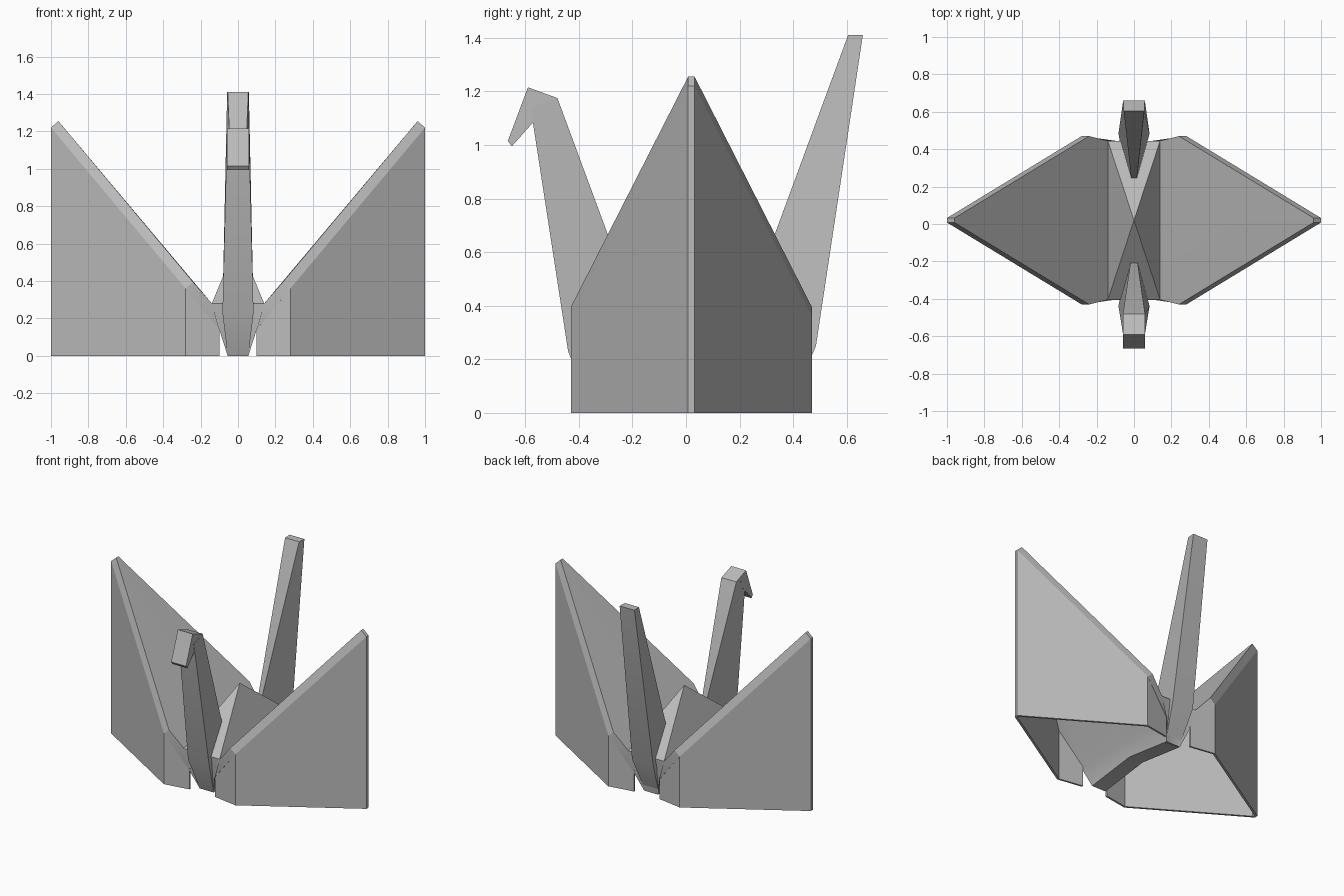
import bpy

if "Cube" in bpy.data.objects:
    bpy.data.objects.remove(bpy.data.objects["Cube"])

# One plain paper colour for the whole bird
paper = bpy.data.materials.new("grey_paper")
paper.diffuse_color = (0.5, 0.5, 0.5, 1)
paper.use_nodes = True
paper.node_tree.nodes["Principled BSDF"].inputs["Base Color"].default_value = paper.diffuse_color

CENTRE_Y = 0.02


def make(name, verts, faces, mirror=False, smooth=None):
    """Create a mesh object; optionally mirror a quarter in x and y."""
    mesh = bpy.data.meshes.new(name)
    mesh.from_pydata(verts, [], faces)
    mesh.materials.append(paper)
    obj = bpy.data.objects.new(name, mesh)
    bpy.context.collection.objects.link(obj)
    bpy.ops.object.select_all(action='DESELECT')
    obj.select_set(True)
    bpy.context.view_layer.objects.active = obj
    if mirror:
        obj.location.y = CENTRE_Y
        mod = obj.modifiers.new("mirror", 'MIRROR')
        mod.use_axis = (True, True, False)
        mod.merge_threshold = 0.0005
        bpy.ops.object.modifier_apply(modifier="mirror")
    bpy.ops.object.mode_set(mode='EDIT')
    bpy.ops.mesh.select_all(action='SELECT')
    bpy.ops.mesh.normals_make_consistent(inside=False)
    bpy.ops.object.mode_set(mode='OBJECT')
    if smooth:
        bpy.ops.object.shade_smooth_by_angle(angle=smooth)
    return obj


def under(x):
    """Height of the sloping underside of a wing."""
    return 1.22 + (x - 1) * 1.194


# Body and wing sheets: one quarter, then mirrored
P = {
    "tip0": (1, 0, 1.22), "tip": (1, .012, 1.22),
    "corner": (.28, .45, under(.28)), "inner": (.1, .425, .14),
    "inner0": (.1, 0, .145), "keel": (.055, .37, 0), "keel0": (.055, 0, .05),
    "top_tip0": (.96, 0, 1.255), "top_tip": (.96, .012, 1.255),
    "top_corner": (.24, .45, .395), "top_inner": (.14, .425, .28),
    "top_inner0": (.14, 0, .28), "apex": (0, 0, .62),
    "end_top": (0, .425, .28), "end_keel": (0, .37, 0), "mid_keel": (0, 0, .05),
}
index = {k: i for i, k in enumerate(P)}
body_faces = [
    "top_tip0 top_inner0 top_inner top_corner top_tip",   # wing top
    "tip0 tip corner inner inner0",                       # wing underside
    "inner0 inner keel keel0",                            # body flank
    "keel0 keel end_keel mid_keel",                       # body bottom
    "tip0 top_tip0 top_tip tip",                          # wing tip
    "tip top_tip top_corner corner",                      # wing edge
    "corner top_corner top_inner inner",                  # wing root edge
    "inner top_inner end_top end_keel keel",              # body end
    "top_inner0 apex top_inner",                          # side of hump
    "top_inner apex end_top",                             # end of hump
]
make("body_and_wings", list(P.values()),
     [[index[n] for n in f.split()] for f in body_faces], True, 0.5)

# Thin walls hanging from the wing edges to the ground
outer = [(1, 0), (1, .012), (.28, .45), (.1, .42)]
inside = [(.98, 0), (.978, .008), (.275, .436), (.1, .407)]
verts = []
for x, y in outer + inside:
    verts += [(x, y, 0), (x, y, under(x))]
faces = []
for i in range(3):
    a, b = 2 * i, 2 * i + 2
    c, d = a + 8, b + 8
    faces += [(a, b, b + 1, a + 1), (c, c + 1, d + 1, d),
              (a, c, d, b), (a + 1, b + 1, d + 1, c + 1)]
faces.append((6, 14, 15, 7))
make("wing_walls", verts, faces, True)


def limb(name, rings):
    """Loft four-sided sections given as (y, z, half width) outside and inside."""
    verts, faces = [], []
    for (y1, z1, w1), (y2, z2, w2) in rings:
        verts += [(-w1, y1, z1), (w1, y1, z1), (w2, y2, z2), (-w2, y2, z2)]
    for r in range(len(rings) - 1):
        for k in range(4):
            a, b = 4 * r + k, 4 * r + (k + 1) % 4
            faces.append((a, b, b + 4, a + 4))
    n = len(verts)
    faces += [(3, 2, 1, 0), (n - 4, n - 3, n - 2, n - 1)]
    return make(name, verts, faces, smooth=0.5)


limb("neck", [((-.35, 0, .055), (-.13, .1, .03)),
              ((-.44, .23, .083), (-.16, .31, .012)),
              ((-.58, 1.14, .06), (-.48, 1.175, .059))])
limb("tail", [((.38, 0, .055), (.17, .1, .03)),
              ((.485, .25, .083), (.2, .31, .010)),
              ((.66, 1.41, .058), (.605, 1.41, .055))])

# Head with its beak folded down
profile = [(-.48, 1.175), (-.59, 1.215), (-.665, 1.015), (-.65, .995), (-.57, 1.085)]
n = len(profile)
verts = [(s * .058, y, z) for s in (-1, 1) for y, z in profile]
faces = [tuple(range(n)), tuple(range(n, 2 * n))]
faces += [(i, (i + 1) % n, n + (i + 1) % n, n + i) for i in range(n)]
make("head", verts, faces)
